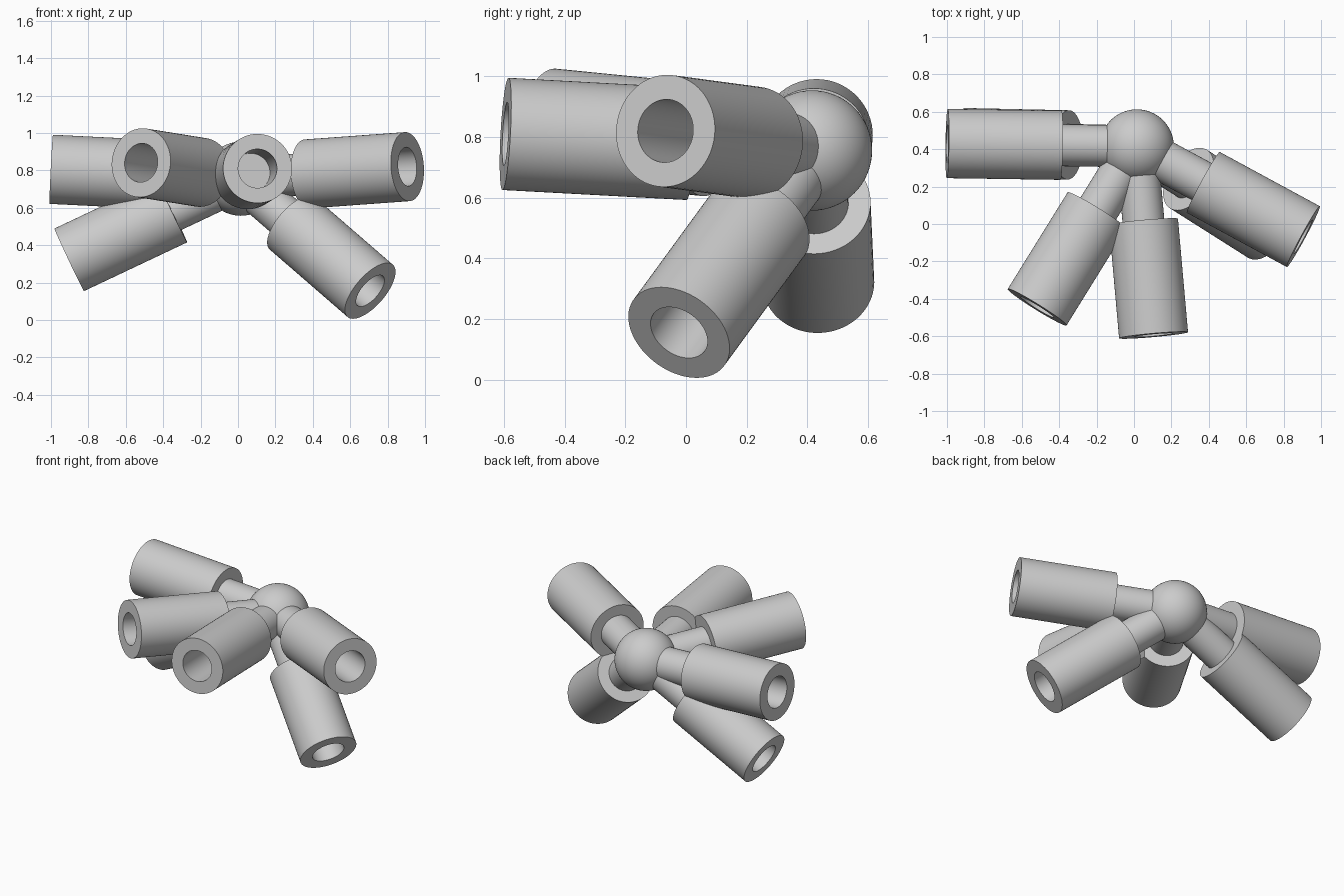
import bpy, math
from mathutils import Vector

cube = bpy.data.objects.get("Cube")
if cube:
    bpy.data.objects.remove(cube, do_unlink=True)

grey = bpy.data.materials.new("plain grey")
grey.use_nodes = True
colour = (0.6, 0.6, 0.6, 1)
grey.diffuse_color = colour
grey.node_tree.nodes["Principled BSDF"].inputs["Base Color"].default_value = colour

HUB = Vector((0.015, 0.415, 0.755))
SIDES = 64
REACH = 1.015


def finish(obj):
    obj.data.materials.append(grey)
    bpy.ops.object.select_all(action="DESELECT")
    obj.select_set(True)
    bpy.context.view_layer.objects.active = obj
    bpy.ops.object.shade_smooth_by_angle(angle=math.radians(35))


def lathe(name, profile, direction):
    """Revolve (radius, distance) points about an axis leaving the hub."""
    verts, faces = [], []
    for r, d in profile:
        for i in range(SIDES):
            a = math.tau * i / SIDES
            verts.append((r * math.cos(a), r * math.sin(a), d))
    for k in range(len(profile) - 1):
        for i in range(SIDES):
            j = (i + 1) % SIDES
            a, b = k * SIDES, (k + 1) * SIDES
            faces.append((a + i, a + j, b + j, b + i))
    # Close both ends with flat discs
    last = (len(profile) - 1) * SIDES
    faces.append(tuple(reversed(range(SIDES))))
    faces.append(tuple(range(last, last + SIDES)))
    mesh = bpy.data.meshes.new(name)
    mesh.from_pydata(verts, [], faces)
    obj = bpy.data.objects.new(name, mesh)
    bpy.context.collection.objects.link(obj)
    obj.location = HUB
    obj.rotation_euler = direction.to_track_quat("Z", "Y").to_euler()
    finish(obj)


# Central ball
bpy.ops.mesh.primitive_uv_sphere_add(segments=64, ring_count=32, radius=0.198, location=HUB)
ball = bpy.context.object
ball.name = "hub_ball"
finish(ball)

# Centre of each sleeve's open end
arms = {
    "right_upper": (-0.99, 0.43, 0.805),
    "right_lower": (-0.895, 0.435, 0.325),
    "right_front": (-0.515, -0.44, 0.84),
    "front": (0.105, -0.60, 0.81),
    "left_upper": (0.91, -0.07, 0.82),
    "left_lower": (0.71, -0.025, 0.153),
}
neck = [(0.112, 0.05), (0.112, 0.5)]
sleeve = [(0.112, 0.405), (0.185, 0.405), (0.185, REACH), (0.104, REACH), (0.104, 0.595)]

for name, end in arms.items():
    direction = (Vector(end) - HUB).normalized()
    lathe(name + "_neck", neck, direction)
    lathe(name + "_sleeve", sleeve, direction)
